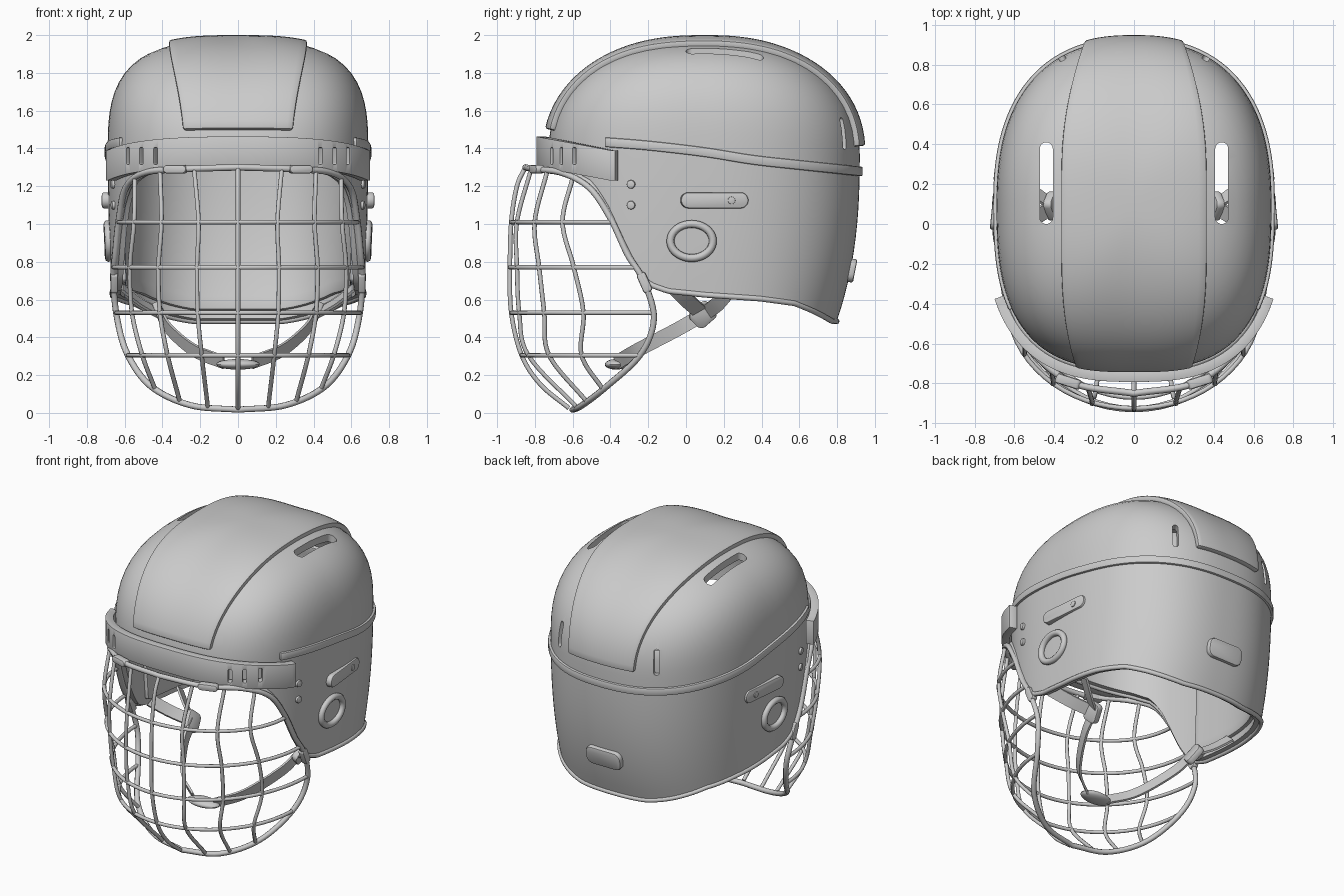
import bpy, bmesh, math
from math import sin, cos, pi, radians, atan2
from mathutils import Vector as V

cube = bpy.data.objects.get("Cube")
if cube:
    bpy.data.objects.remove(cube, do_unlink=True)

grey = bpy.data.materials.new("helmet_grey")
grey.use_nodes = True
grey.diffuse_color = (0.6, 0.6, 0.6, 1)
grey.node_tree.nodes["Principled BSDF"].inputs["Base Color"].default_value = (0.6, 0.6, 0.6, 1)

RIM, CY = 1.37, 0.1      # height where the dome starts, centre of the plan


# ---- shell shape ----
def field(p):
    """Below 1 inside the helmet shape, 1 on its surface."""
    t = max(0, (RIM - p.z) / 0.88)
    a = 0.69 - 0.035 * t ** 2
    front = p.y < CY
    b = 0.83 if front else 0.82 - 0.12 * t ** 2.5
    m = 2.8 if front else 2.4
    x, y = abs(p.x) / a, abs(p.y - CY) / b
    rho = (x ** m + y ** m) ** (1 / m)
    if p.z <= RIM:
        return rho
    n = 2.2 + 0.9 * x * x / (x * x + y * y + 1e-9)
    return rho ** n + ((p.z - RIM) / 0.6) ** n


def normal(p):
    e = 0.004
    return V([field(p + d) - field(p - d) for d in (V((e, 0, 0)), V((0, e, 0)), V((0, 0, e)))]).normalized()


def hit(o, d, off=0.0):
    """Cast a ray from inside to the shell surface, then move out by off."""
    o, d = V(o), V(d).normalized()
    lo, hi = 0.0, 1.6
    for _ in range(26):
        mid = (lo + hi) / 2
        if field(o + d * mid) < 1:
            lo = mid
        else:
            hi = mid
    p = o + d * lo
    return p + normal(p) * off if off else p


def around(th, z, off=0.0):
    return hit((0, CY, z), (sin(th), cos(th), 0), off)


def interp(table, v):
    for (a, fa), (b, fb) in zip(table, table[1:]):
        if v <= b:
            return fa + (fb - fa) * max(0, (v - a) / (b - a))
    return table[-1][1]


def smooth(pts, n=8):
    """Smooth path through the points."""
    pts = [V(p) for p in pts]
    ext = [2 * pts[0] - pts[1]] + pts + [2 * pts[-1] - pts[-2]]
    out = []
    for a, b, c, d in zip(ext, ext[1:], ext[2:], ext[3:]):
        for k in range(n):
            t = k / n
            out.append(0.5 * (2 * b + (c - a) * t + (2 * a - 5 * b + 4 * c - d) * t ** 2
                              + (3 * b - a - 3 * c + d) * t ** 3))
    return out + [pts[-1]]


# ---- object builders ----
def finish(name, bm, thick=0, bevel=0, cutter=None):
    me = bpy.data.meshes.new(name)
    bm.to_mesh(me)
    bm.free()
    ob = bpy.data.objects.new(name, me)
    bpy.context.collection.objects.link(ob)
    if thick:
        mod = ob.modifiers.new("thickness", "SOLIDIFY")
        mod.thickness, mod.offset = thick, -1
    if cutter:
        cut = finish(name + "_cutter", cutter)
        cut.hide_render = True
        mod = ob.modifiers.new("slots", "BOOLEAN")
        mod.operation, mod.solver, mod.object = "DIFFERENCE", "EXACT", cut
    if bevel:
        mod = ob.modifiers.new("soft_edge", "BEVEL")
        mod.width, mod.segments = bevel, 2
        mod.limit_method, mod.angle_limit = "ANGLE", radians(40)
    if ob.modifiers:
        dg = bpy.context.evaluated_depsgraph_get()
        ob.data = bpy.data.meshes.new_from_object(ob.evaluated_get(dg))
        ob.modifiers.clear()
    if cutter:
        bpy.data.objects.remove(cut, do_unlink=True)
    ob.data.materials.clear()
    ob.data.materials.append(grey)
    for f in ob.data.polygons:
        f.use_smooth = True
    ob.data.set_sharp_from_angle(angle=radians(38))
    return ob


def grid(name, cols, closed=False, **kw):
    """Surface through columns of points, facing away from the helmet centre."""
    bm = bmesh.new()
    vs = [[bm.verts.new(p) for p in c] for c in cols]
    for a, b in zip(vs, vs[1:] + (vs[:1] if closed else [])):
        for i in range(len(a) - 1):
            bm.faces.new((a[i], a[i + 1], b[i + 1], b[i]))
    bm.normal_update()
    if sum(f.normal.dot(f.calc_center_median() - V((0, CY, 1.1))) for f in bm.faces) < 0:
        bmesh.ops.reverse_faces(bm, faces=bm.faces)
    finish(name, bm, **kw)


def plate(bm, c, n, u, length, width, depth, r=None):
    """Rounded block centred on c, facing n, long along u."""
    r = r or width / 2
    n, u = V(n).normalized(), V(u)
    u = (u - n * u.dot(n)).normalized()
    v = n.cross(u)
    ring = []
    for i, (sx, sy) in enumerate(((1, 1), (-1, 1), (-1, -1), (1, -1))):
        for k in range(6):
            a = (i + k / 5) * pi / 2
            ring.append(V(c) + u * (sx * (length / 2 - r) + r * cos(a)) + v * (sy * (width / 2 - r) + r * sin(a)))
    ring = [p for i, p in enumerate(ring) if (p - ring[i - 1]).length > 1e-4]
    lo, hi = ([bm.verts.new(p + n * depth * s) for p in ring] for s in (-0.5, 0.5))
    faces = [bm.faces.new(lo[::-1]), bm.faces.new(hi)]
    for i in range(len(lo)):
        faces.append(bm.faces.new((lo[i - 1], lo[i], hi[i], hi[i - 1])))
    bmesh.ops.recalc_face_normals(bm, faces=faces)
    return bm


def block(name, *args, bevel=0.01, **kw):
    finish(name, plate(bmesh.new(), *args, **kw), bevel=bevel)


def tube(name, pts, radius, closed=False):
    cu = bpy.data.curves.new(name, "CURVE")
    cu.dimensions, cu.bevel_depth, cu.bevel_resolution, cu.use_fill_caps = "3D", radius, 2, True
    sp = cu.splines.new("POLY")
    sp.points.add(len(pts) - 1)
    for q, p in zip(sp.points, pts):
        q.co = (*p, 1)
    sp.use_cyclic_u = closed
    cu.materials.append(grey)
    bpy.context.collection.objects.link(bpy.data.objects.new(name, cu))


def span(a, b, n):
    return [a + (b - a) * i / n for i in range(n + 1)]


# ---- shell with vents and rolled lower edge ----
EDGE = [(-.75, 1.32), (-.6, 1.27), (-.5, 1.215), (-.43, 1.11), (-.38, 1), (-.31, .84), (-.25, .74),
        (-.2, .68), (-.1, .645), (.1, .625), (.4, .605), (.6, .58), (.72, .54), (.87, .485)]


def low(th):
    return interp(EDGE, around(th, 1.0).y)


cols = []
for th in span(0, 2 * pi, 160)[:-1]:
    dome = [hit((0, CY, RIM), (cos(e) * sin(th), cos(e) * cos(th), sin(e)))
            for e in span(radians(89), 0, 20)]
    cols.append(dome + [around(th, z) for z in span(RIM, low(th), 12)[1:]])
vents = bmesh.new()
for s in (1, -1):
    plate(vents, hit((s * .44, .205, 1.4), (0, 0, 1)), (0, 0, 1), (0, 1, 0), .41, .065, .5)
    p = around(s * atan2(.36, .73), 1.48)
    plate(vents, p, normal(p), (0, 0, 1), .17, .035, .2)
grid("shell", cols, closed=True, thick=.045, cutter=vents)
tube("shell_edge_trim", [c[-1] for c in cols], .015, closed=True)

# ---- crown panel, seam trim, inner liner ----
cols = []
for ph in span(radians(9), radians(177), 56):
    w = .36 - (.08 * cos(ph) ** 6 if ph < pi / 2 else .12 * cos(ph) ** 4)
    cols.append([hit((x, CY, RIM), (0, -cos(ph), sin(ph)), .03) for x in span(-w, w, 18)])
grid("crown_panel", cols, thick=.045, bevel=.012)

SEAM = [(p.x, p.y) for p in smooth([(-.45, 1.435, 0), (-.2, 1.415, 0), (.1, 1.38, 0), (.35, 1.34, 0),
                                    (.6, 1.312, 0), (.95, 1.275, 0)])]
cols = []
for th in span(-2.28, 2.28, 90):
    z = interp(SEAM, around(th, 1.3).y)
    cols.append([around(th, z + dz, .016) for dz in (-.025, 0, .025)])
grid("seam_trim", cols, thick=.025, bevel=.008)

grid("inner_liner", [[around(th, z, -.045) for z in span(low(th) + .04, 1.55, 14)]
                     for th in span(-1.9, 1.9, 60)], thick=.03, bevel=.012)

# ---- brow band with slots ----
cols = []
for th in span(2.19, 2 * pi - 2.19, 60):
    zc = interp([(-.74, 1.385), (-.38, 1.31)], around(th, 1.35).y)
    p = around(th, zc, .062)
    cols.append([V((p.x, p.y, zc + dz)) for dz in (-.08, 0, .08)])
slots = bmesh.new()
for s in (1, -1):
    for x, y in ((.43, -.7), (.5, -.65), (.57, -.59)):
        p = around(atan2(s * x, y - CY), 1.36, .05)
        plate(slots, p, (s * x, y - CY, 0), (0, 0, 1), .09, .024, .16, r=.008)
grid("brow_band", cols, thick=.05, bevel=.016, cutter=slots)

# ---- side and back fittings ----
for s, side in ((1, "left"), (-1, "right")):
    def on_side(y, z, off=0.0):
        return hit((0, y, z), (s, 0, 0), off)

    out = V((s, 0, 0))
    flare = V((s, .1, 0))
    block(side + "_ear_plate", on_side(.15, 1.125, -.006), flare, (0, 1, 0), .36, .085, .05)
    block(side + "_ear_plate_screw", on_side(.24, 1.125, .01), flare, (0, 1, 0), .04, .04, .02, bevel=.004)
    for z in (1.21, 1.10):
        p = on_side(-.29, z)
        block(side + "_cage_screw", p, normal(p), (0, 1, 0), .045, .045, .03, bevel=.006)
    tube(side + "_ear_ring", [on_side(.03 + .112 * cos(a), .91 + .09 * sin(a), .008)
                              for a in span(0, 2 * pi, 40)[:-1]], .021, closed=True)
    block(side + "_cage_clip", (s * .655, -.22, .69), out, (0, -.4, .9), .11, .05, .042, r=.015)
    block(side + "_brow_clip", (s * .33, -.79, 1.29), (s * .3, -.95, 0), (.95, s * .3, 0), .13, .045, .05)

    # chin strap and buckle
    for name, path, w in (
            ("front_strap", [(.62, -.06, .66), (.52, .02, .58), (.41, .09, .52)], V((0, .04, .016))),
            ("rear_strap", [(.6, .22, .64), (.51, .16, .57), (.41, .09, .52)], V((0, .03, -.026))),
            ("chin_strap", [(.41, .09, .52), (.37, -.05, .44), (.24, -.26, .33), (.08, -.37, .265)],
             V((0, -.017, .033)))):
        grid(side + "_" + name, [[V((s * p.x, p.y, p.z)) + w * k for k in (-1, 1)]
                                 for p in smooth(path)], thick=.014)
    block(side + "_buckle", (s * .41, .09, .52), (s, 0, -.4), (0, .7, .7), .13, .11, .045, r=.03)

p = around(0, .755)
block("back_pad", p, normal(p), (1, 0, 0), .26, .125, .05, r=.045)

bm = bmesh.new()
bmesh.ops.create_uvsphere(bm, u_segments=24, v_segments=12, radius=1)
for v in bm.verts:
    v.co = V((v.co.x * .115, v.co.y * .06 - .37, v.co.z * .028 + .257))
finish("chin_cup", bm)

# ---- wire face cage ----
half = smooth([(0, -.85, 1.3), (.3, -.8, 1.29), (.5, -.655, 1.27), (.595, -.51, 1.19), (.63, -.4, 1.03),
               (.65, -.31, .84), (.66, -.225, .7), (.64, -.17, .5), (.585, -.24, .31), (.46, -.42, .14),
               (.25, -.55, .04), (0, -.6, .017)])
mirror = [V((-p.x, p.y, p.z)) for p in half[-2:0:-1]]
tube("cage_frame", half + mirror, .017, closed=True)

LEVELS = [(1.01, -.925), (.77, -.932), (.53, -.925), (.305, -.87)]


def frame_at(z):
    for p, q in zip(half, half[1:]):
        if p.z >= z > q.z:
            return p.lerp(q, (p.z - z) / (p.z - q.z))


for z, yc in LEVELS:
    e = frame_at(z)
    tube("cage_cross_wire", [(e.x * sin(a), e.y + (yc - e.y) * cos(a), z)
                             for a in span(-pi / 2, pi / 2, 32)], .012)

tube("cage_centre_wire", smooth([(0, -.85, 1.3), (0, -.895, 1.2)] + [(0, y, z) for z, y in LEVELS]
                                + [(0, -.77, .15), (0, -.62, .025)]), .012)
mid = len(half) // 2
for top, share, foot in ((.22, .33, .17), (.42, .64, .32), (.54, .87, .44)):
    path = [min(half[:mid], key=lambda p: abs(p.x - top))]
    for z, yc in LEVELS:
        e = frame_at(z)
        path.append(V((e.x * share, e.y + (yc - e.y) * math.sqrt(1 - share ** 2), z)))
    path.append(min(half[mid:], key=lambda p: abs(p.x - foot)))
    for s in (1, -1):
        tube("cage_upright_wire", [(s * p.x, p.y, p.z) for p in smooth(path)], .012)
